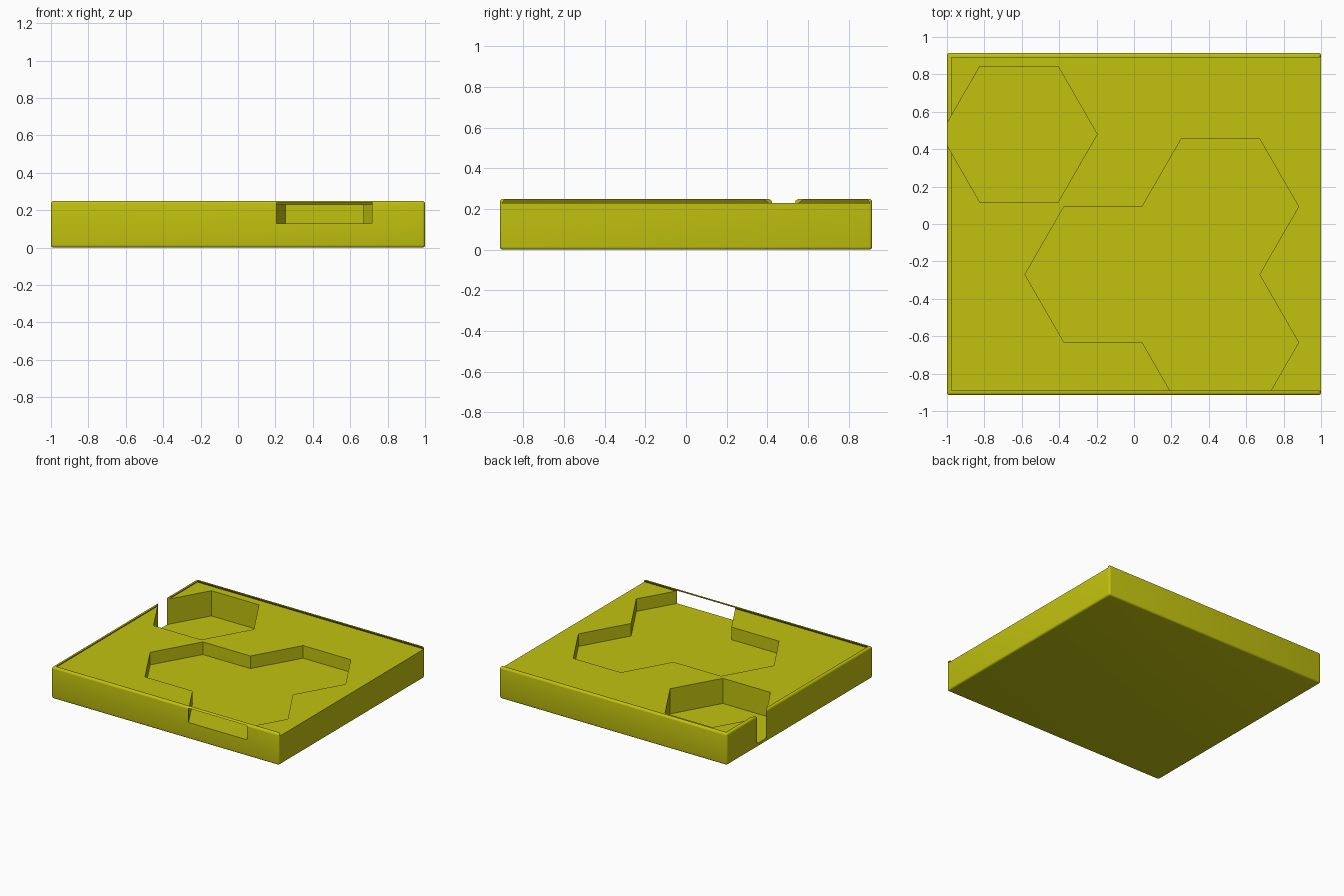
import bpy
import bmesh

cube = bpy.data.objects.get("Cube")
if cube:
    bpy.data.objects.remove(cube, do_unlink=True)

HALF_Y, HEIGHT, FLOOR = 0.915, 0.25, 0.23
HEX_X, HEX_Y = 0.209, 0.363  # half a hexagon side, and its apothem

yellow = bpy.data.materials.new("mustard yellow")
yellow.use_nodes = True
yellow.diffuse_color = (0.54, 0.54, 0.005, 1)
yellow.node_tree.nodes["Principled BSDF"].inputs["Base Color"].default_value = (0.54, 0.54, 0.005, 1)


def prism(name, bottom, top, z0, z1):
    """Closed solid between two matching outlines."""
    bm = bmesh.new()
    low = [bm.verts.new((x, y, z0)) for x, y in bottom]
    high = [bm.verts.new((x, y, z1)) for x, y in top]
    bm.faces.new(low[::-1])
    bm.faces.new(high)
    for i in range(len(low)):
        j = (i + 1) % len(low)
        bm.faces.new((low[i], low[j], high[j], high[i]))
    mesh = bpy.data.meshes.new(name)
    bm.to_mesh(mesh)
    bm.free()
    mesh.materials.append(yellow)
    obj = bpy.data.objects.new(name, mesh)
    bpy.context.collection.objects.link(obj)
    return obj


def rect(x0, x1, y):
    return [(x0, -y), (x1, -y), (x1, y), (x0, y)]


def hex_outline(cx, cy, steps):
    return [(cx + u * HEX_X, cy + v * HEX_Y) for u, v in steps]


def apply(obj, modifier):
    bpy.ops.object.select_all(action='DESELECT')
    bpy.context.view_layer.objects.active = obj
    obj.select_set(True)
    bpy.ops.object.modifier_apply(modifier=modifier.name)


# Tray body with softly rounded edges
block = rect(-1, 1, HALF_Y)
tray = prism("tray", block, block, 0, HEIGHT)
bevel = tray.modifiers.new("rounded edges", 'BEVEL')
bevel.width = 0.015
bevel.segments = 4
apply(tray, bevel)

# Undercut lid groove, open on the left side
groove = prism("lid_groove_cutter", rect(-0.99, 1.1, 0.905), rect(-0.974, 1.1, 0.889),
               FLOOR, HEIGHT + 0.001)

# Deep single-hexagon pocket that breaks through the right wall
single = hex_outline(-0.615, 0.48, [(-2, 0), (-1, -1), (1, -1), (2, 0), (1, 1), (-1, 1)])
deep = prism("deep_pocket_cutter", single, single, 0.03, 0.4)

# Shallow pocket of three joined hexagons, leaving a thin bridge over the front slot
triple = hex_outline(0.253, -0.27, [(-4, 0), (-3, -1), (-1, -1), (0, -2), (2, -2), (3, -1),
                                    (2, 0), (3, 1), (2, 2), (0, 2), (-1, 1), (-3, 1)])
shallow = prism("shallow_pocket_cutter", triple, triple, 0.13, 0.242)

for cutter in (groove, deep, shallow):
    cut = tray.modifiers.new(cutter.name, 'BOOLEAN')
    cut.operation = 'DIFFERENCE'
    cut.solver = 'EXACT'
    cut.object = cutter
    apply(tray, cut)
    bpy.data.objects.remove(cutter, do_unlink=True)

# Smooth rounded edges, crisp pocket corners
bpy.ops.object.select_all(action='DESELECT')
bpy.context.view_layer.objects.active = tray
tray.select_set(True)
bpy.ops.object.shade_smooth_by_angle(angle=0.52)
